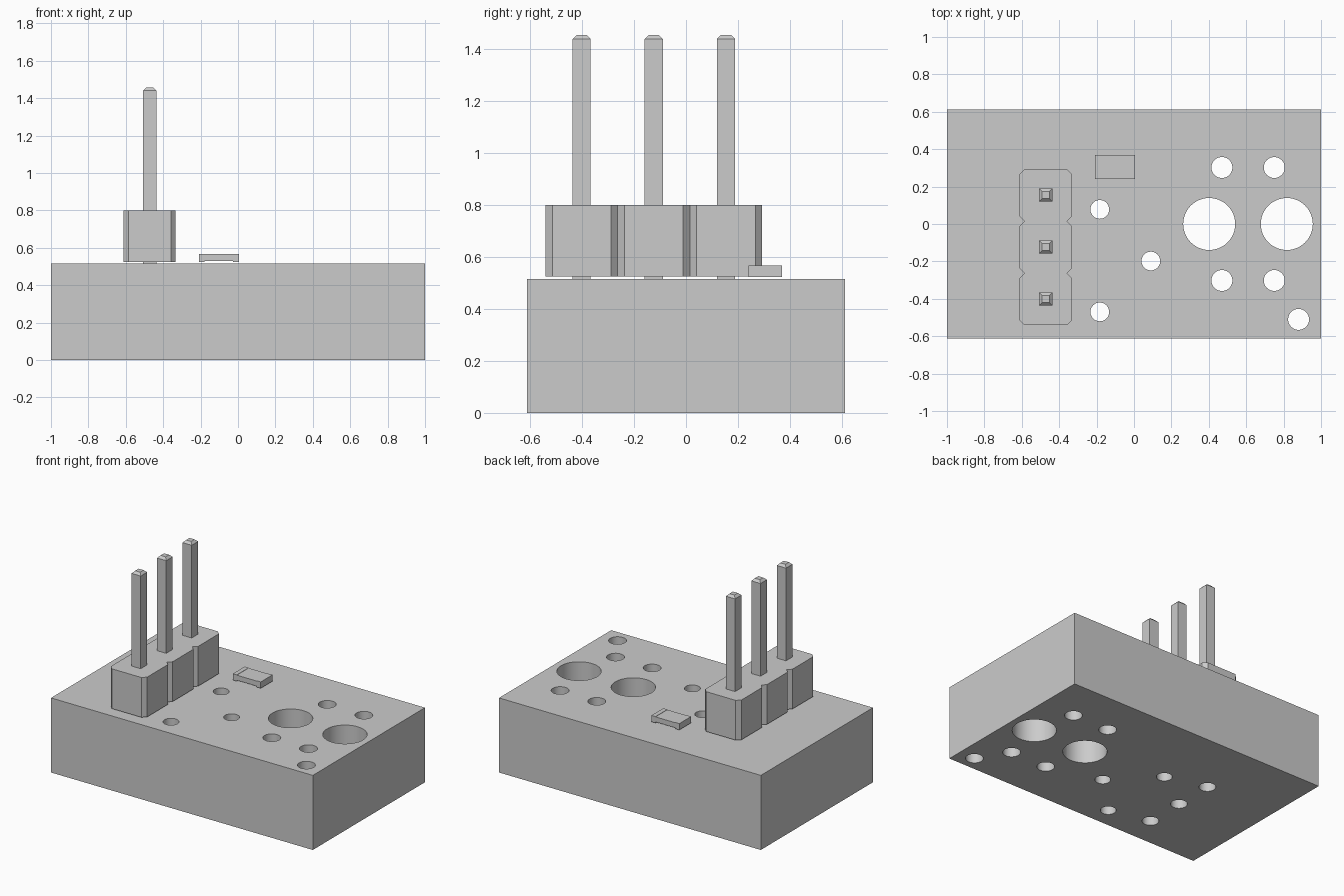
import bpy, bmesh, math
from mathutils import Matrix

cube = bpy.data.objects.get("Cube")
if cube:
    bpy.data.objects.remove(cube, do_unlink=True)

grey = bpy.data.materials.new("plain_grey")
grey.use_nodes = True
grey.diffuse_color = (0.6, 0.6, 0.6, 1)
grey.node_tree.nodes["Principled BSDF"].inputs["Base Color"].default_value = (0.6, 0.6, 0.6, 1)


def finish(name, bm):
    """Turn a bmesh into a named object."""
    bmesh.ops.recalc_face_normals(bm, faces=bm.faces)
    mesh = bpy.data.meshes.new(name)
    bm.to_mesh(mesh)
    bm.free()
    mesh.materials.append(grey)
    obj = bpy.data.objects.new(name, mesh)
    bpy.context.collection.objects.link(obj)
    return obj


def box(name, x0, x1, y0, y1, z0, z1):
    bm = bmesh.new()
    bmesh.ops.create_cube(bm, size=1)
    for v in bm.verts:
        v.co.x = x1 if v.co.x > 0 else x0
        v.co.y = y1 if v.co.y > 0 else y0
        v.co.z = z1 if v.co.z > 0 else z0
    return finish(name, bm)


def prism(name, outline, z0, z1):
    bm = bmesh.new()
    face = bm.faces.new([bm.verts.new((x, y, z0)) for x, y in outline])
    top = bmesh.ops.extrude_face_region(bm, geom=[face])["geom"]
    bmesh.ops.translate(bm, vec=(0, 0, z1 - z0),
                        verts=[g for g in top if isinstance(g, bmesh.types.BMVert)])
    return finish(name, bm)


BOARD_TOP = 0.515
PIN_X, PITCH = -0.472, 0.278
PIN_Y = [-0.124 + PITCH * i for i in (-1, 0, 1)]

# Board with drilled through-holes
board = box("board", -1, 1, -0.612, 0.612, 0, BOARD_TOP)
holes = [(0.402, 0, 0.139), (0.817, 0, 0.139), (0.88, -0.51, 0.056)]
holes += [(x, y, 0.056) for x in (0.47, 0.75) for y in (-0.302, 0.302)]
holes += [(-0.183, 0.078, 0.05), (0.09, -0.198, 0.05), (-0.183, -0.47, 0.05)]
holes += [(PIN_X, y, 0.053) for y in PIN_Y]
bm = bmesh.new()
for x, y, r in holes:
    bmesh.ops.create_cone(bm, cap_ends=True, segments=48, radius1=r, radius2=r,
                          depth=1, matrix=Matrix.Translation((x, y, BOARD_TOP / 2)))
cutter = finish("hole_cutter", bm)
cutter.hide_render = True
drill = board.modifiers.new("drill", "BOOLEAN")
drill.operation = "DIFFERENCE"
drill.solver = "EXACT"
drill.object = cutter
bpy.context.view_layer.objects.active = board
board.select_set(True)
bpy.ops.object.modifier_apply(modifier=drill.name)
bpy.data.objects.remove(cutter, do_unlink=True)
bpy.ops.object.shade_smooth_by_angle(angle=math.radians(30))

# Notched header block: one chamfered cell per pin
HALF, CHAMFER = PITCH / 2, 0.026
right = []
for y in PIN_Y:
    right += [(HALF - CHAMFER, y - HALF), (HALF, y - HALF + CHAMFER),
              (HALF, y + HALF - CHAMFER)]
right.append((HALF - CHAMFER, PIN_Y[-1] + HALF))
outline = [(PIN_X + x, y) for x, y in right] + [(PIN_X - x, y) for x, y in reversed(right)]
prism("header_block", outline, 0.525, 0.8)

# Square pins with tapered ends
for i, y in enumerate(PIN_Y):
    bm = bmesh.new()
    rings = []
    for h, z in ((0.019, 0.195), (0.035, 0.212), (0.035, 1.44), (0.019, 1.456)):
        rings.append([bm.verts.new((PIN_X + sx * h, y + sy * h, z))
                      for sx, sy in ((-1, -1), (1, -1), (1, 1), (-1, 1))])
    for low, high in zip(rings, rings[1:]):
        for k in range(4):
            n = (k + 1) % 4
            bm.faces.new((low[k], low[n], high[n], high[k]))
    bm.faces.new(rings[0][::-1])
    bm.faces.new(rings[-1])
    finish(f"pin_{i + 1}", bm)

# Small surface-mounted chip with end terminals
box("chip_body", -0.178, -0.026, 0.241, 0.37, 0.531, 0.566)
box("chip_terminal_right", -0.208, -0.178, 0.241, 0.37, 0.524, 0.568)
box("chip_terminal_left", -0.026, 0.005, 0.241, 0.37, 0.524, 0.568)
